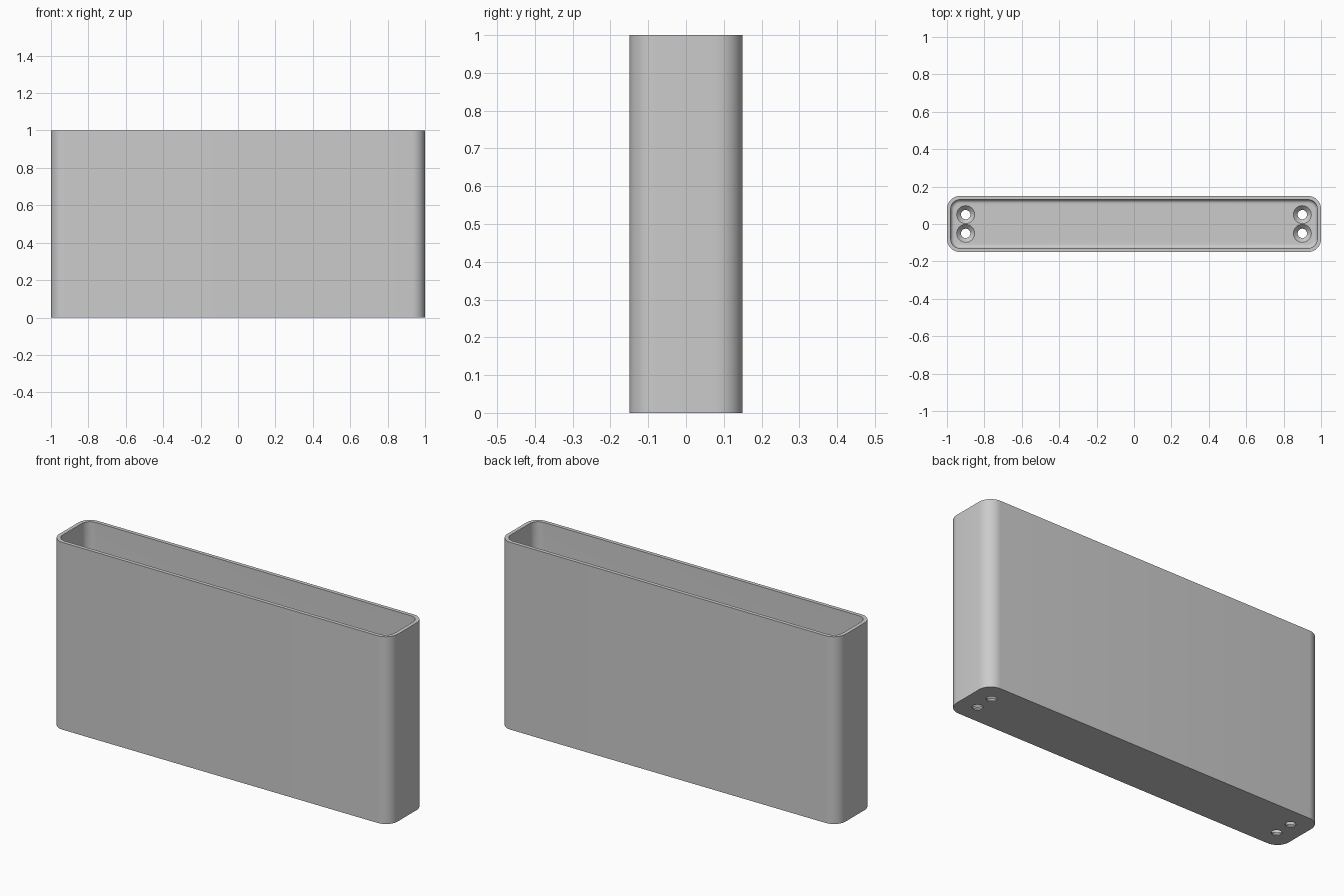
import bpy, bmesh, math

if "Cube" in bpy.data.objects:
    bpy.data.objects.remove(bpy.data.objects["Cube"], do_unlink=True)

HALF_X, HALF_Y, HEIGHT, CORNER = 1.0, 0.15, 1.0, 0.07
WALL, FLOOR, FILLET = 0.02, 0.03, 0.02
HOLE_X, HOLE_Y, HOLE_R, SINK_R = 0.9, 0.05, 0.025, 0.048

grey = bpy.data.materials.new("plain grey")
grey.use_nodes = True
colour = (0.6, 0.6, 0.6, 1)
grey.diffuse_color = colour
grey.node_tree.nodes["Principled BSDF"].inputs["Base Color"].default_value = colour


def make_object(name, bm):
    bmesh.ops.recalc_face_normals(bm, faces=bm.faces)
    mesh = bpy.data.meshes.new(name)
    bm.to_mesh(mesh)
    bm.free()
    obj = bpy.data.objects.new(name, mesh)
    bpy.context.collection.objects.link(obj)
    mesh.materials.append(grey)
    return obj


def rounded_ring(inset, z, steps=10):
    """Rounded rectangle outline, shrunk inwards by inset."""
    r = CORNER - inset
    points = []
    for corner, (sx, sy) in enumerate(((1, 1), (-1, 1), (-1, -1), (1, -1))):
        for i in range(steps + 1):
            a = (corner + i / steps) * math.pi / 2
            points.append((sx * (HALF_X - CORNER) + r * math.cos(a),
                           sy * (HALF_Y - CORNER) + r * math.sin(a), z))
    return points


def circle(x, y, r, z, steps=32):
    return [(x + r * math.cos(2 * math.pi * i / steps),
             y + r * math.sin(2 * math.pi * i / steps), z) for i in range(steps)]


def loft(bm, outlines):
    """Skin a stack of outlines and cap both ends."""
    rings = [[bm.verts.new(p) for p in outline] for outline in outlines]
    for a, b in zip(rings, rings[1:]):
        for i in range(len(a)):
            j = (i + 1) % len(a)
            bm.faces.new((a[i], a[j], b[j], b[i]))
    bm.faces.new(rings[0])
    bm.faces.new(rings[-1])


# Open box: outer wall, rim, inner wall, rounded floor edge
outlines = [rounded_ring(0, 0), rounded_ring(0, HEIGHT),
            rounded_ring(WALL, HEIGHT)]
for i in range(7):
    a = i / 6 * math.pi / 2
    outlines.append(rounded_ring(WALL + FILLET * (1 - math.cos(a)),
                                 FLOOR + FILLET * (1 - math.sin(a))))
bm = bmesh.new()
loft(bm, outlines)
box = make_object("open_box", bm)

# Countersunk screw holes through the floor
bm = bmesh.new()
slope = (SINK_R - HOLE_R) / (FLOOR - 0.006)
for x in (-HOLE_X, HOLE_X):
    for y in (-HOLE_Y, HOLE_Y):
        loft(bm, [circle(x, y, HOLE_R, -0.02), circle(x, y, HOLE_R, 0.006),
                  circle(x, y, SINK_R, FLOOR), circle(x, y, SINK_R, FLOOR + 0.05)])
cutter = make_object("screw_hole_cutter", bm)

cut = box.modifiers.new("screw_holes", 'BOOLEAN')
cut.operation = 'DIFFERENCE'
cut.solver = 'EXACT'
cut.object = cutter
bpy.context.view_layer.objects.active = box
box.select_set(True)
bpy.ops.object.modifier_apply(modifier=cut.name)
bpy.data.objects.remove(cutter, do_unlink=True)

bpy.ops.object.shade_smooth_by_angle(angle=math.radians(30))
